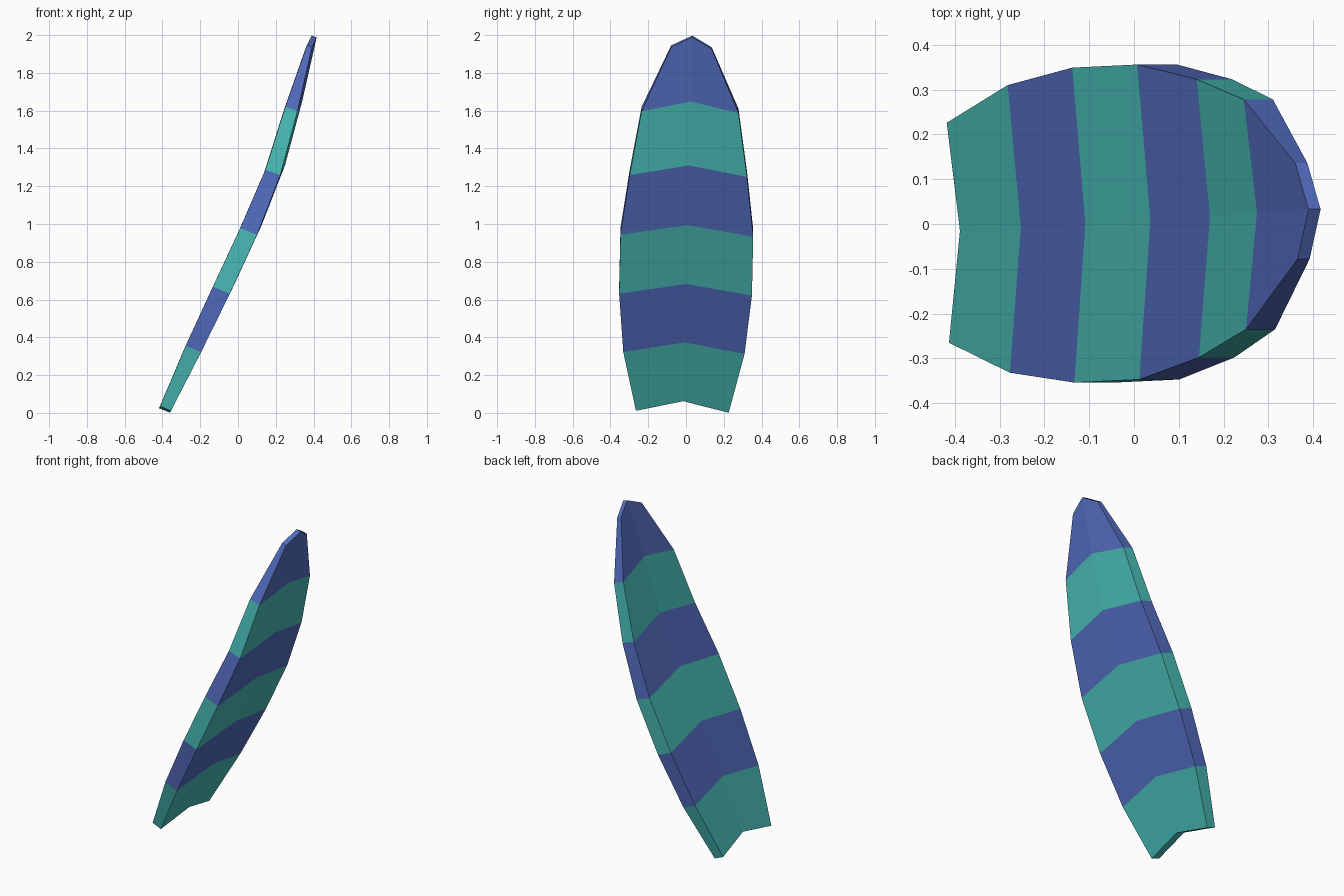
import bpy, bmesh

if "Cube" in bpy.data.objects:
    bpy.data.objects.remove(bpy.data.objects["Cube"])

# Stations from tail to nose, on the deck's left edge:
# left x, left z, y left, y right, thickness offset x, thickness offset z
stations = [
    (-0.413, 0.035, -0.265, 0.226, 0.058, -0.024),
    (-0.277, 0.355, -0.332, 0.310, 0.082, -0.033),
    (-0.133, 0.668, -0.354, 0.349, 0.090, -0.037),
    (0.012, 0.979, -0.347, 0.356, 0.089, -0.036),
    (0.145, 1.287, -0.298, 0.323, 0.079, -0.028),
    (0.250, 1.620, -0.235, 0.278, 0.065, -0.023),
    (0.365, 1.946, -0.078, 0.136, 0.027, -0.009),
]


def material(name, color):
    mat = bpy.data.materials.new(name)
    mat.diffuse_color = color
    mat.use_nodes = True
    mat.node_tree.nodes["Principled BSDF"].inputs["Base Color"].default_value = mat.diffuse_color
    return mat


bm = bmesh.new()

# Each cross-section: left, middle, right on the deck, then on the underside
rings = []
for x, z, y0, y1, dx, dz in stations:
    mid_y = (y0 + y1) / 2 + 0.004
    deck = [(x, y0, z), (x + 0.0245, mid_y, z + 0.051), (x - 0.005, y1, z - 0.010)]
    under = [(px + dx, py, pz + dz) for px, py, pz in reversed(deck)]
    rings.append([bm.verts.new(p) for p in deck + under])

# Skin between sections, one stripe colour per band
for i, (a, b) in enumerate(zip(rings, rings[1:])):
    for j in range(6):
        k = (j + 1) % 6
        bm.faces.new((a[j], a[k], b[k], b[j])).material_index = i % 2

# Notched tail and pointed nose caps
for ring, stripe in ((rings[0], 0), (rings[-1], 1)):
    for j in (0, 1):
        bm.faces.new((ring[j], ring[j + 1], ring[4 - j], ring[5 - j])).material_index = stripe

bmesh.ops.recalc_face_normals(bm, faces=bm.faces)
mesh = bpy.data.meshes.new("surfboard")
bm.to_mesh(mesh)
bm.free()
mesh.materials.append(material("teal", (0.064, 0.49, 0.46, 1)))
mesh.materials.append(material("blue", (0.084, 0.147, 0.507, 1)))
board = bpy.data.objects.new("surfboard", mesh)
bpy.context.collection.objects.link(board)
